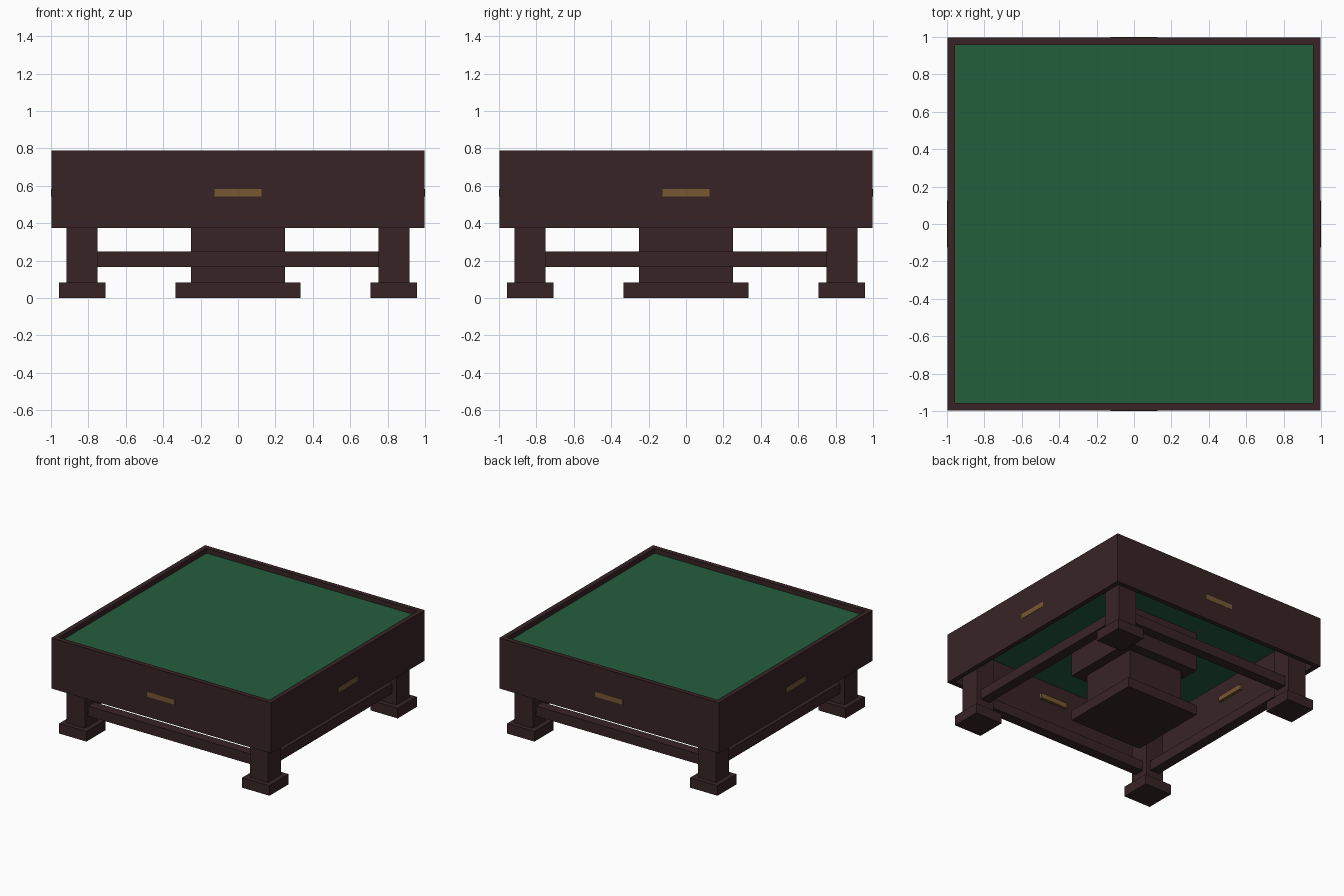
import bpy
import math
from mathutils import Matrix, Vector

cube = bpy.data.objects.get("Cube")
if cube:
    bpy.data.objects.remove(cube, do_unlink=True)


def material(name, rgb):
    m = bpy.data.materials.new(name)
    m.use_nodes = True
    m.diffuse_color = (*rgb, 1)
    bsdf = next(n for n in m.node_tree.nodes if n.type == 'BSDF_PRINCIPLED')
    bsdf.inputs["Base Color"].default_value = (*rgb, 1)
    bsdf.inputs["Roughness"].default_value = 0.8
    return m


WOOD = material("dark wood", (0.039, 0.0176, 0.0185))
FELT = material("green felt", (0.0176, 0.112, 0.046))
BRASS = material("old brass", (0.181, 0.0976, 0.031))


def box(name, lo, hi, mat, turn=0):
    """Box between two corners, turned about the z axis by quarter turns."""
    lo, hi = Vector(lo), Vector(hi)
    bpy.ops.mesh.primitive_cube_add(size=1)
    ob = bpy.context.object
    ob.name = name
    size = hi - lo
    ob.data.transform(Matrix.Rotation(turn * math.pi / 2, 4, 'Z')
                      @ Matrix.Translation((lo + hi) / 2)
                      @ Matrix.Diagonal((*size, 1)))
    ob.data.materials.append(mat)
    return ob


OUT, IN = 0.998, 0.958      # apron faces
LEG, HALF = 0.833, 0.083    # leg centre and half width

# Playing surface
box("felt_top", (-IN, -IN, 0.708), (IN, IN, 0.75), FELT)

# Central pedestal
box("pedestal_base", (-0.333, -0.333, 0), (0.333, 0.333, 0.083), WOOD)
box("pedestal_column", (-0.25, -0.25, 0.083), (0.25, 0.25, 0.385), WOOD)
box("pedestal_cap", (-0.333, -0.333, 0.385), (0.333, 0.333, 0.708), WOOD)

# Four identical sides: apron, pull, leg, foot and stretcher
for i, side in enumerate(("front", "left", "back", "right")):
    box(side + "_apron", (-OUT, -OUT, 0.375), (IN, -IN, 0.79), WOOD, i)
    box(side + "_pull", (-0.125, -1.0, 0.542), (0.125, -0.935, 0.583), BRASS, i)
    box(side + "_leg", (-LEG - HALF, -LEG - HALF, 0.083),
        (-LEG + HALF, -LEG + HALF, 0.708), WOOD, i)
    box(side + "_foot", (-0.956, -0.956, 0), (-0.708, -0.708, 0.083), WOOD, i)
    box(side + "_stretcher", (-0.75, -0.875, 0.167), (0.75, -0.792, 0.25), WOOD, i)
